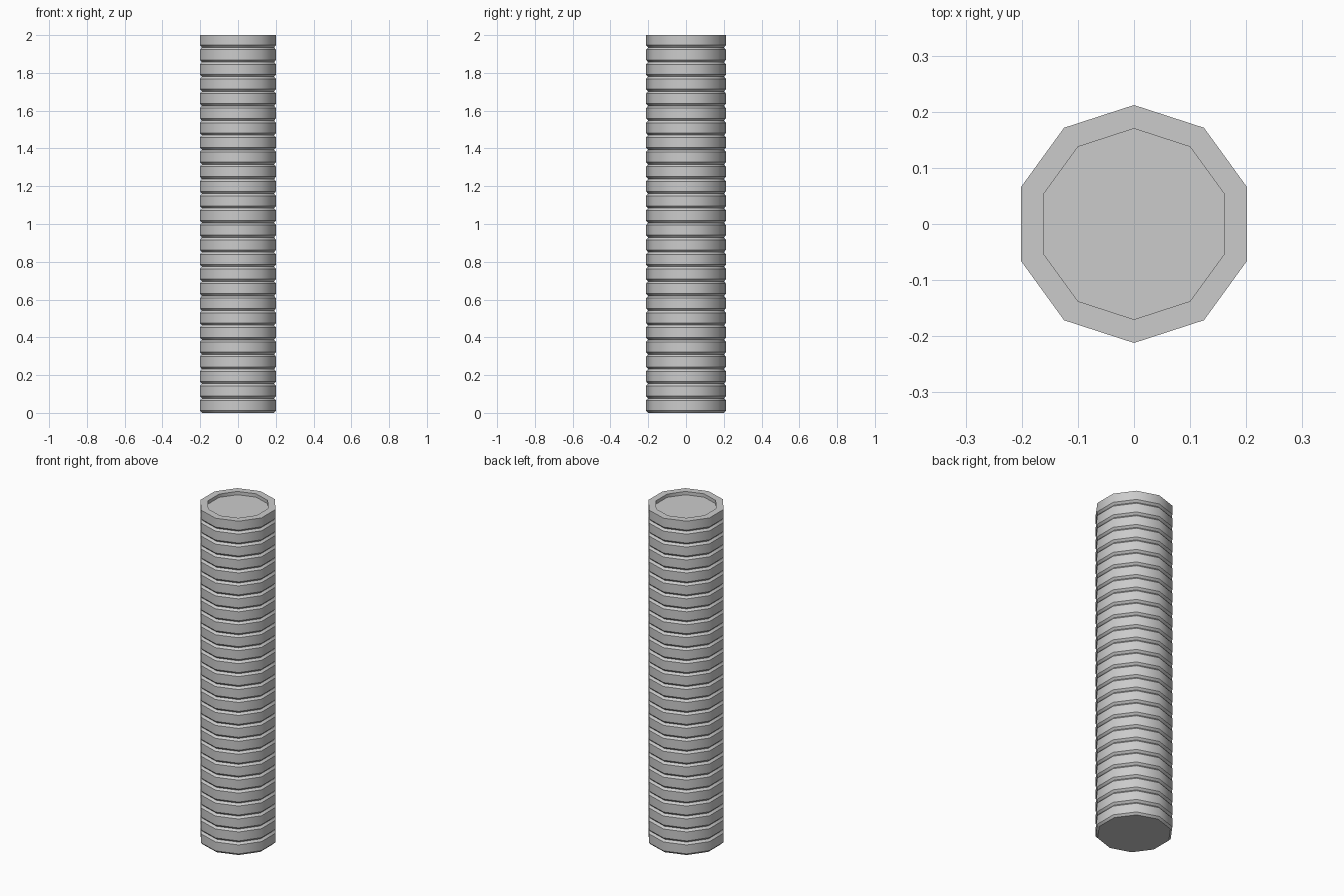
import bpy
import bmesh
from math import sin, cos, pi, radians

SIDES = 10          # decagon with corners on the y axis
RINGS = 26
RADIUS = 0.212
CHAMFER = 0.012     # height of each bevel beside a groove
INSET = 0.011       # groove depth
PITCH = (2 + CHAMFER) / RINGS

# Remove the default cube
cube = bpy.data.objects.get("Cube")
if cube:
    bpy.data.objects.remove(cube, do_unlink=True)

# Single grey material
grey = bpy.data.materials.new("plain_grey")
grey.use_nodes = True
colour = (0.6, 0.6, 0.6, 1)
grey.diffuse_color = colour
grey.node_tree.nodes["Principled BSDF"].inputs["Base Color"].default_value = colour

# Profile as (radius, height): bevelled rings stacked up, the last one cut flat
profile = [(RADIUS - INSET, 0)]
for i in range(RINGS):
    base = i * PITCH
    profile.append((RADIUS, base + CHAMFER))
    profile.append((RADIUS, base + PITCH - CHAMFER))
    if i < RINGS - 1:
        profile.append((RADIUS - INSET, base + PITCH))

# Shallow recess in the top
profile += [(0.17, 2), (0.17, 1.98)]


def loft(name, points):
    """Join ten-sided loops along the profile and cap both ends."""
    bm = bmesh.new()
    loops = []
    for r, z in points:
        angles = [pi / 2 + 2 * pi * k / SIDES for k in range(SIDES)]
        loops.append([bm.verts.new((r * cos(a), r * sin(a), z)) for a in angles])
    for low, high in zip(loops, loops[1:]):
        for k in range(SIDES):
            n = (k + 1) % SIDES
            bm.faces.new((low[k], low[n], high[n], high[k]))
    bm.faces.new(loops[0][::-1])
    bm.faces.new(loops[-1])
    bmesh.ops.recalc_face_normals(bm, faces=bm.faces)
    mesh = bpy.data.meshes.new(name)
    bm.to_mesh(mesh)
    bm.free()
    obj = bpy.data.objects.new(name, mesh)
    bpy.context.collection.objects.link(obj)
    mesh.materials.append(grey)
    return obj


# Ribbed column, smooth around and sharp at the grooves
column = loft("ribbed_column", profile)
bpy.ops.object.select_all(action="DESELECT")
column.select_set(True)
bpy.context.view_layer.objects.active = column
bpy.ops.object.shade_smooth_by_angle(angle=radians(38))
